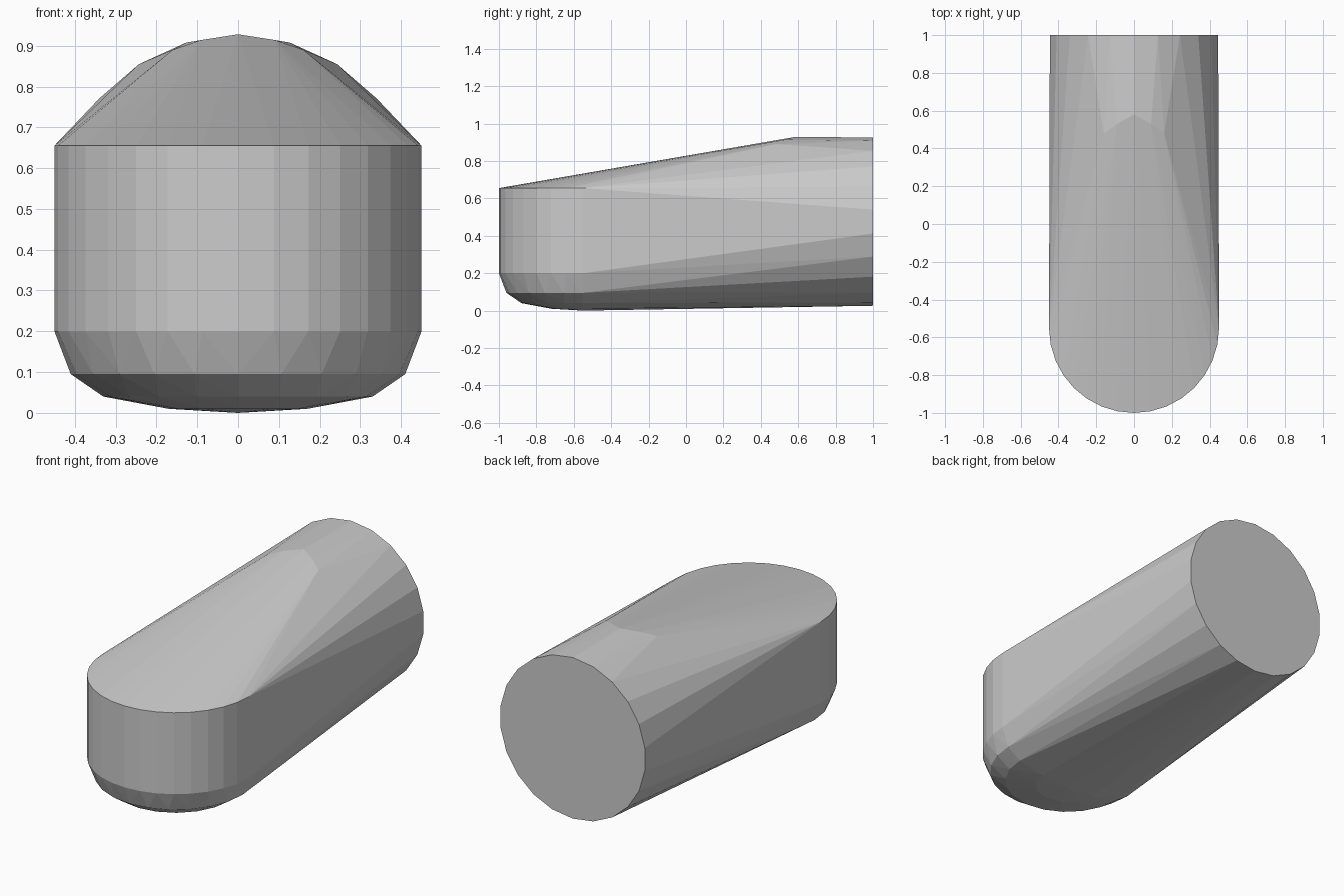
import bpy, bmesh
from math import sin, cos, pi

if "Cube" in bpy.data.objects:
    bpy.data.objects.remove(bpy.data.objects["Cube"])

bm = bmesh.new()

def add(x, y, z):
    return bm.verts.new((x, y, z))

# Round flat back end
R, CZ = 0.45, 0.476
for i in range(22):
    a = 2 * pi * i / 22
    add(R * sin(a), 1.0, CZ + R * cos(a))

# Crest where the top slope meets the tube
add(0, 0.58, 0.928)
for s in (-1, 1):
    add(s * 0.09, 0.53, 0.914)
    add(s * 0.16, 0.48, 0.890)

# Rounded front: upright half-cylinder wall over a domed underside
FY = -0.55
for z, r, n in ((0.655, 0.45, 16), (0.20, 0.45, 16), (0.095, 0.41, 12),
                (0.04, 0.33, 10), (0.01, 0.17, 6)):
    for i in range(n + 1):
        a = pi * i / n
        add(r * cos(a), FY - r * sin(a), z)
add(0, FY, 0.0)

# Wrap everything in one convex skin
res = bmesh.ops.convex_hull(bm, input=bm.verts[:])
junk = [g for g in res["geom_interior"] + res["geom_unused"]
        if isinstance(g, bmesh.types.BMVert) and g.is_valid]
bmesh.ops.delete(bm, geom=list(set(junk)), context='VERTS')
bmesh.ops.dissolve_limit(bm, angle_limit=0.01, verts=bm.verts[:], edges=bm.edges[:])
bmesh.ops.recalc_face_normals(bm, faces=bm.faces[:])

mesh = bpy.data.meshes.new("hull_body")
bm.to_mesh(mesh)
bm.free()
body = bpy.data.objects.new("hull_body", mesh)
bpy.context.collection.objects.link(body)
